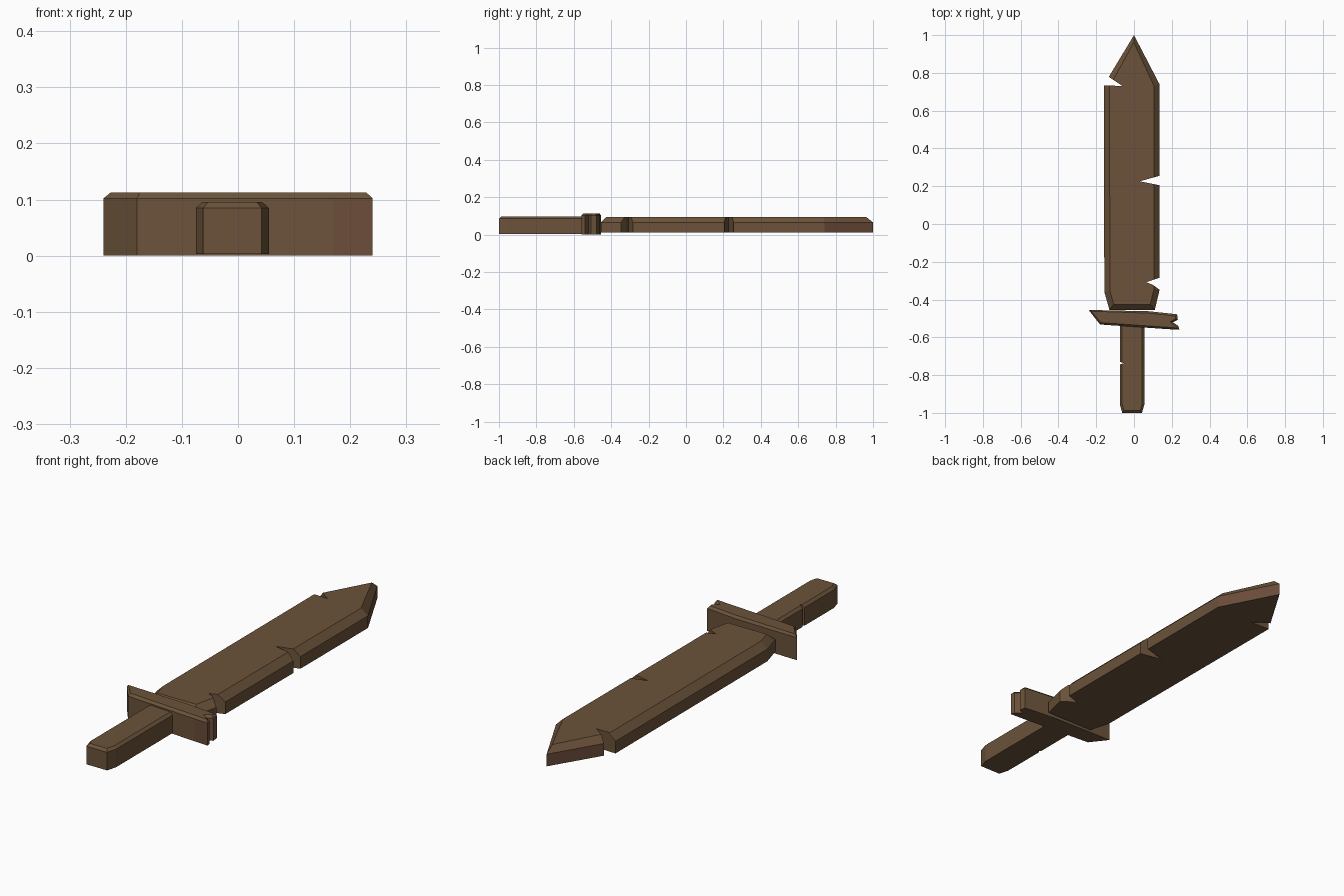
import bpy
import bmesh
from mathutils import Vector

if "Cube" in bpy.data.objects:
    bpy.data.objects.remove(bpy.data.objects["Cube"])


def material(name, rgb):
    m = bpy.data.materials.new(name)
    m.diffuse_color = (*rgb, 1)
    m.use_nodes = True
    m.node_tree.nodes["Principled BSDF"].inputs["Base Color"].default_value = m.diffuse_color
    return m


WOOD = material("brown wood", (0.147, 0.086, 0.042))
RED = material("reddish wood", (0.147, 0.073, 0.042))


def inset(points, d, limit):
    """Offset a counter-clockwise outline inward, with limited mitres."""
    pts = [Vector(p) for p in points]
    result = []
    for i, p in enumerate(pts):
        a = (p - pts[i - 1]).normalized()
        b = (pts[(i + 1) % len(pts)] - p).normalized()
        na, nb = Vector((-a.y, a.x)), Vector((-b.y, b.x))
        n = (na + nb).normalized()
        result.append(p + n * min(d / max(n.dot(na), 0.1), limit))
    return result


def slab(name, outline, levels, limit=1.0):
    """Loft an outline through (height, inset) levels."""
    bm = bmesh.new()
    rings = [[bm.verts.new((p[0], p[1], z)) for p in inset(outline, d, limit)]
             for z, d in levels]
    n = len(outline)
    bm.faces.new(rings[0][::-1])
    bm.faces.new(rings[-1])
    for lo, hi in zip(rings, rings[1:]):
        for i in range(n):
            j = (i + 1) % n
            bm.faces.new((lo[i], lo[j], hi[j], hi[i]))
    bmesh.ops.recalc_face_normals(bm, faces=bm.faces)
    mesh = bpy.data.meshes.new(name)
    bm.to_mesh(mesh)
    bm.free()
    ob = bpy.data.objects.new(name, mesh)
    bpy.context.collection.objects.link(ob)
    mesh.materials.append(WOOD)
    mesh.materials.append(RED)
    return ob


def notch(ob, outline):
    """Cut a vertical wedge out of a part."""
    cutter = slab("notch_cutter", outline, [(-0.1, 0), (0.3, 0)])
    mod = ob.modifiers.new("notch", 'BOOLEAN')
    mod.operation, mod.solver, mod.object = 'DIFFERENCE', 'EXACT', cutter
    bpy.context.view_layer.objects.active = ob
    bpy.ops.object.modifier_apply(modifier=mod.name)
    bpy.data.objects.remove(cutter)


def paint_red(ob, rule):
    for f in ob.data.polygons:
        f.material_index = int(rule(f.center, f.normal))


# Blade with chamfered upper edge and three chips
blade = slab("blade", [(0, 1), (-0.16, 0.735), (-0.157, -0.36), (-0.13, -0.455),
                       (0.11, -0.455), (0.135, -0.35), (0.135, 0.74)],
             [(0.01, 0), (0.065, 0), (0.095, 0.03)], 0.038)
notch(blade, [(-0.06, 0.73), (-0.135, 0.78), (-0.21, 0.83), (-0.21, 0.737)])
notch(blade, [(0.03, 0.226), (0.135, 0.205), (0.24, 0.184), (0.24, 0.284)])
notch(blade, [(0.065, -0.308), (0.1, -0.322), (0.135, -0.348),
              (0.2, -0.396), (0.2, -0.262)])
paint_red(blade, lambda c, n: c.y > 0.76 and abs(n.z) < 0.1 and n.y > 0)

# Crooked cross guard with a split right end
guard = slab("guard", [(-0.24, -0.455), (-0.18, -0.532), (0.17, -0.556),
                       (0.24, -0.56), (0.235, -0.54), (0.205, -0.52),
                       (0.232, -0.508), (0.228, -0.478), (0.08, -0.462)],
              [(0, 0), (0.102, 0), (0.113, 0.01)], 0.015)
paint_red(guard, lambda c, n: c.x > 0.18 and n.y < -0.8 and abs(n.z) < 0.1)

# Grip with tapered pommel end and a small chip
grip = slab("grip", [(-0.075, -0.5), (-0.075, -0.955), (-0.062, -1),
                     (0.042, -1), (0.055, -0.955), (0.055, -0.5)],
            [(0.003, 0), (0.085, 0), (0.096, 0.012)])
notch(grip, [(-0.052, -0.737), (-0.1, -0.722), (-0.1, -0.75)])
